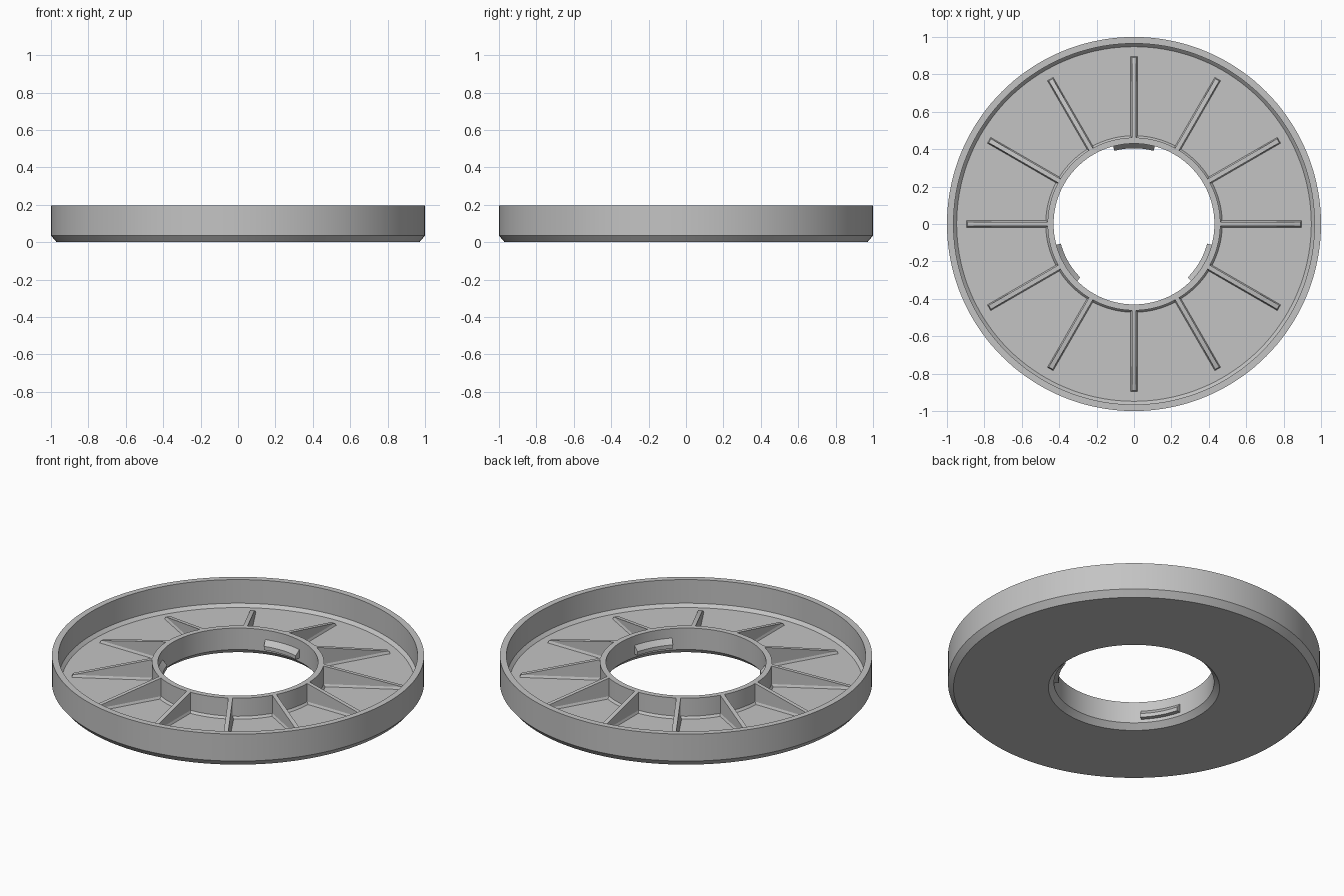
import bpy, bmesh, math
from mathutils import Matrix, Vector

if "Cube" in bpy.data.objects:
    bpy.data.objects.remove(bpy.data.objects["Cube"])

grey = bpy.data.materials.new("light grey")
grey.use_nodes = True
COLOR = (0.55, 0.55, 0.55, 1)
grey.diffuse_color = COLOR
grey.node_tree.nodes["Principled BSDF"].inputs["Base Color"].default_value = COLOR

HUB_TOP, FLOOR, FILLET_TOP = 0.157, 0.037, 0.05


def finish(name, bm):
    bmesh.ops.recalc_face_normals(bm, faces=bm.faces)
    mesh = bpy.data.meshes.new(name)
    bm.to_mesh(mesh)
    bm.free()
    mesh.materials.append(grey)
    ob = bpy.data.objects.new(name, mesh)
    bpy.context.collection.objects.link(ob)
    bpy.ops.object.select_all(action='DESELECT')
    ob.select_set(True)
    bpy.context.view_layer.objects.active = ob
    bpy.ops.object.shade_smooth_by_angle(angle=math.radians(25))
    return ob


def lathe(name, profile, start, sweep, steps):
    """Sweep a closed (radius, z) profile about the z axis, in degrees."""
    bm = bmesh.new()
    full = sweep == 360
    rings = []
    for i in range(steps if full else steps + 1):
        a = math.radians(start + sweep * i / steps)
        rings.append([bm.verts.new((r * math.cos(a), r * math.sin(a), z))
                      for r, z in profile])
    n = len(profile)
    for i in range(steps):
        a, b = rings[i], rings[(i + 1) % len(rings)]
        for j in range(n):
            k = (j + 1) % n
            bm.faces.new((a[j], b[j], b[k], a[k]))
    if not full:
        bm.faces.new(rings[0])
        bm.faces.new(rings[-1])
    return finish(name, bm)


def prism(bm, outline, half_width, base_half_width, matrix):
    """Extrude an (x, z) outline across y; the first two points are the base."""
    sides = []
    for s in (-1, 1):
        sides.append([bm.verts.new(matrix @ Vector(
            (x, s * (base_half_width if i < 2 else half_width), z)))
            for i, (x, z) in enumerate(outline)])
    n = len(outline)
    for i in range(n):
        j = (i + 1) % n
        bm.faces.new((sides[0][i], sides[0][j], sides[1][j], sides[1][i]))
    bm.faces.new(sides[0])
    bm.faces.new(sides[1])


# Dish: outer wall, floor and raised hub with chamfered lower edges
dish = [(0.97, 0), (1, 0.035), (1, 0.195), (0.965, 0.195), (0.965, 0.055),
        (0.948, FLOOR), (0.472, FLOOR), (0.462, FILLET_TOP), (0.462, HUB_TOP),
        (0.43, HUB_TOP), (0.43, 0.03), (0.46, 0)]
lathe("dish_with_hub", dish, 0, 360, 144)

# Twelve tapering ribs from the hub, with a flared foot on the floor
bm = bmesh.new()
foot = [(0.445, FLOOR - 0.005), (0.897, FLOOR - 0.005),
        (0.89, FILLET_TOP), (0.445, FILLET_TOP)]
web = [(0.445, FILLET_TOP), (0.89, FILLET_TOP), (0.462, HUB_TOP), (0.445, HUB_TOP - 0.003)]
for i in range(12):
    turn = Matrix.Rotation(math.radians(30 * i), 3, 'Z')
    prism(bm, foot, 0.012, 0.02, turn)
    prism(bm, web, 0.012, 0.012, turn)
finish("ribs", bm)

# Three snap tabs inside the hub
tab = [(0.435, 0.107), (0.405, 0.072), (0.405, 0.05), (0.435, 0.05)]
for number, angle in enumerate((90, 210, 330), 1):
    lathe(f"snap_tab_{number}", tab, angle - 15, 30, 12)
